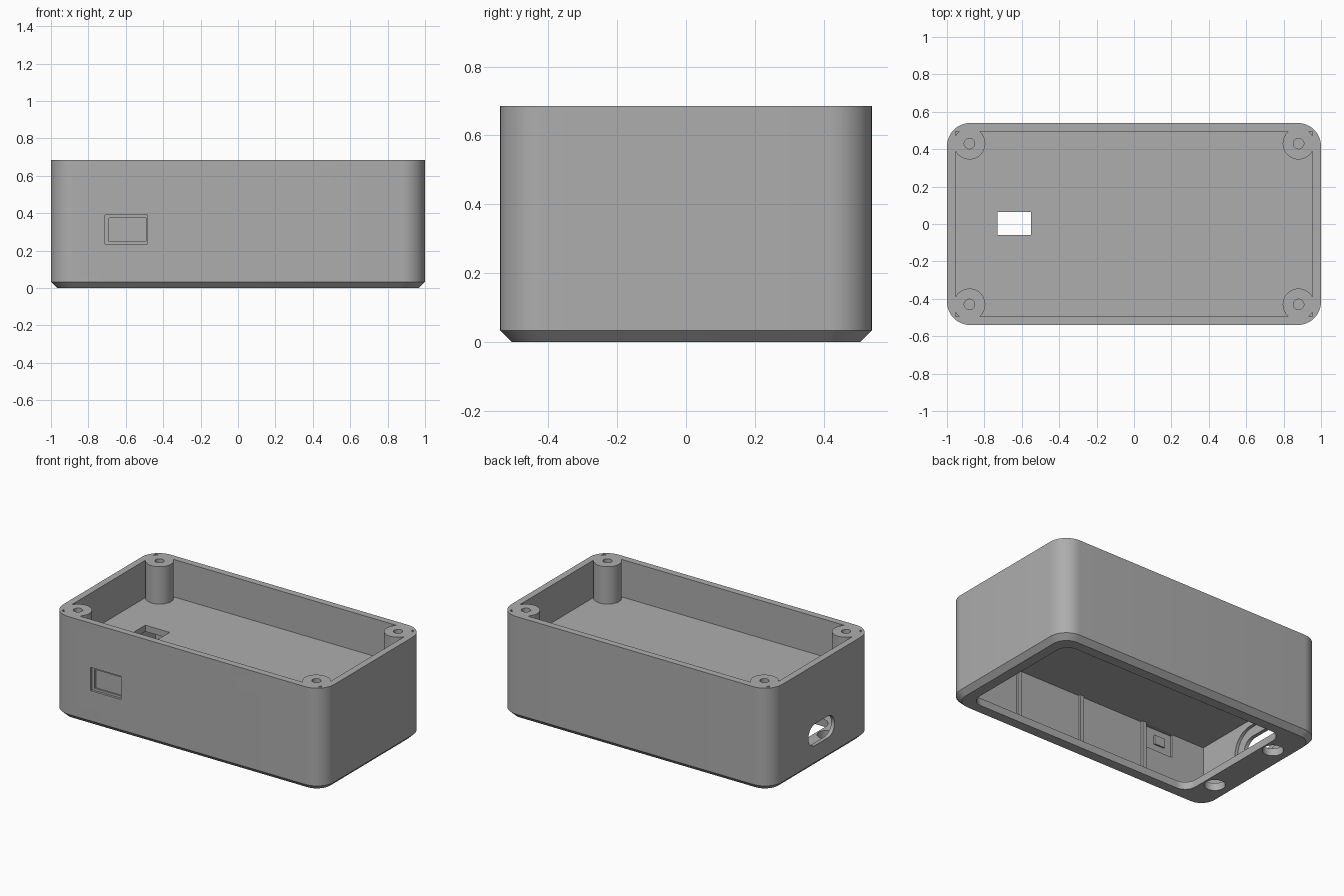
import bpy, bmesh, math
from mathutils import Vector

cube = bpy.data.objects.get("Cube")
if cube:
    bpy.data.objects.remove(cube, do_unlink=True)

grey = bpy.data.materials.new("plain grey")
grey.use_nodes = True
grey.diffuse_color = (0.42, 0.42, 0.42, 1)
grey.node_tree.nodes["Principled BSDF"].inputs["Base Color"].default_value = (0.42, 0.42, 0.42, 1)


def rounded(w, h, r, cx=0, cy=0, steps=12):
    """Outline of a rounded rectangle with half sizes w and h."""
    pts = []
    for q, (sx, sy) in enumerate([(1, 1), (-1, 1), (-1, -1), (1, -1)]):
        for i in range(steps + 1):
            a = math.pi / 2 * (q + i / steps)
            pts.append((cx + sx * (w - r) + r * math.cos(a),
                        cy + sy * (h - r) + r * math.sin(a)))
    return pts


def circle(r, cx, cy, n=40):
    return [(cx + r * math.cos(2 * math.pi * i / n),
             cy + r * math.sin(2 * math.pi * i / n)) for i in range(n)]


def rect(x0, x1, y0, y1):
    return [(x0, y0), (x1, y0), (x1, y1), (x0, y1)]


def loft(name, sections, axis="z"):
    """Solid through (outline, height) sections stacked along an axis."""
    place = {"z": lambda a, b, h: Vector((a, b, h)),
             "x": lambda a, b, h: Vector((h, a, b)),
             "y": lambda a, b, h: Vector((a, h, b))}[axis]
    bm = bmesh.new()
    rings = [[bm.verts.new(place(a, b, h)) for a, b in pts] for pts, h in sections]
    for low, high in zip(rings, rings[1:]):
        n = len(low)
        for i in range(n):
            j = (i + 1) % n
            bm.faces.new((low[i], low[j], high[j], high[i]))
    bm.faces.new(rings[0][::-1])
    bm.faces.new(rings[-1])
    bmesh.ops.recalc_face_normals(bm, faces=bm.faces)
    mesh = bpy.data.meshes.new(name)
    bm.to_mesh(mesh)
    bm.free()
    mesh.materials.append(grey)
    obj = bpy.data.objects.new(name, mesh)
    bpy.context.collection.objects.link(obj)
    return obj


def prism(name, outline, lo, hi, axis="z"):
    return loft(name, [(outline, lo), (outline, hi)], axis)


def combine(body, tool, operation):
    """Apply one boolean and discard the tool."""
    tool.hide_render = True
    mod = body.modifiers.new("shape", "BOOLEAN")
    mod.object, mod.operation, mod.solver = tool, operation, "EXACT"
    bpy.context.view_layer.objects.active = body
    bpy.ops.object.modifier_apply(modifier=mod.name)
    bpy.data.objects.remove(tool, do_unlink=True)


HEIGHT, FLOOR, CEILING, BASE = 0.685, 0.435, 0.393, 0.05
inner = rect(-0.955, 0.955, -0.495, 0.495)

# Outer shell with rounded corners and a chamfered foot
case = loft("case", [(rounded(0.967, 0.507, 0.1), 0),
                     (rounded(1.0, 0.54, 0.125), 0.033),
                     (rounded(1.0, 0.54, 0.125), HEIGHT)])

# Upper tray and lower compartment, leaving a dividing floor
combine(case, prism("tray", inner, FLOOR, 1), "DIFFERENCE")
combine(case, prism("compartment", inner, BASE, CEILING), "DIFFERENCE")

# Bottom opening and the two round holes beside it
combine(case, prism("bottom_opening", rounded(0.84, 0.44, 0.08, 0.06), -0.1, 0.1), "DIFFERENCE")
for y in (-0.27, 0.27):
    combine(case, prism("round_hole", circle(0.063, -0.855, y), -0.1, 0.1), "DIFFERENCE")

# Pass-through in the dividing floor
combine(case, prism("floor_hole", rect(-0.73, -0.55, -0.06, 0.065), 0.3, 0.5), "DIFFERENCE")

# Screw posts in the corners, with blind holes
for x in (-0.88, 0.88):
    for y in (-0.43, 0.43):
        combine(case, prism("post", circle(0.085, x, y), FLOOR - 0.02, HEIGHT), "UNION")
        combine(case, prism("screw_hole", circle(0.028, x, y), FLOOR + 0.03, 1), "DIFFERENCE")

# Cable slot in the side wall with a wider recess inside
combine(case, prism("slot", rounded(0.138, 0.072, 0.072, 0, 0.218), -1.1, -0.9, "x"), "DIFFERENCE")
combine(case, prism("slot_recess", rounded(0.2, 0.134, 0.134, 0, 0.218), -0.975, -0.9, "x"), "DIFFERENCE")

# Front socket: stepped pocket outside, shallow pocket inside
combine(case, prism("pocket", rect(-0.71, -0.485, 0.235, 0.39), -0.6, -0.525, "y"), "DIFFERENCE")
combine(case, prism("pocket_step", rect(-0.69, -0.492, 0.25, 0.375), -0.6, -0.514, "y"), "DIFFERENCE")
combine(case, prism("inner_pocket", rect(-0.71, -0.5, 0.237, 0.388), -0.508, -0.48, "y"), "DIFFERENCE")

bpy.context.view_layer.objects.active = case
case.select_set(True)
bpy.ops.object.shade_smooth_by_angle(angle=math.radians(30))

# Small nub inside the socket pocket
prism("socket_nub", rect(-0.655, -0.58, 0.285, 0.345), -0.509, -0.498, "y")

# Slim upright ribs on both long walls of the compartment
for x in (-0.485, 0, 0.485):
    for side in (-1, 1):
        a, b = sorted((side * 0.5, side * 0.48))
        prism("wall_rib", rect(x - 0.014, x + 0.014, a, b), BASE - 0.005, CEILING + 0.005)
